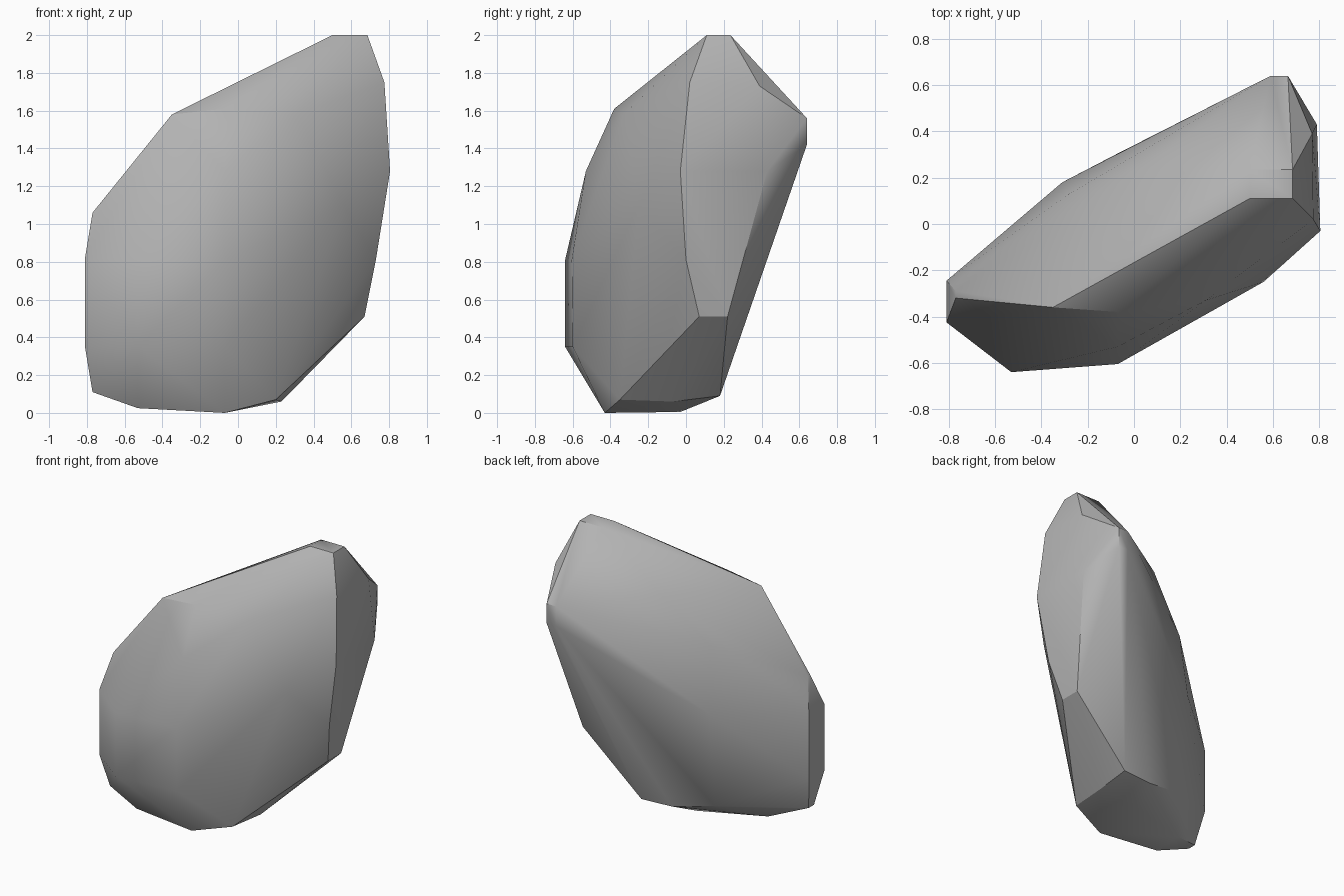
import bpy
import bmesh
import math

default_cube = bpy.data.objects.get("Cube")
if default_cube:
    bpy.data.objects.remove(default_cube, do_unlink=True)


def make_material(name, colour):
    """One flat matte colour, shown in the viewport and in a render."""
    material = bpy.data.materials.new(name)
    material.use_nodes = True
    material.diffuse_color = colour
    shader = material.node_tree.nodes["Principled BSDF"]
    shader.inputs["Base Color"].default_value = colour
    shader.inputs["Roughness"].default_value = 0.9
    return material


def hull_object(name, corner_groups, material):
    """Wrap a convex skin around the corner groups of a chipped stone."""
    mesh = bpy.data.meshes.new(name)
    bm = bmesh.new()
    for corners in corner_groups.values():
        for corner in corners:
            bm.verts.new(corner)
    result = bmesh.ops.convex_hull(bm, input=bm.verts[:])
    # Drop corners that fell inside the skin
    spare = set(result["geom_interior"]) | set(result["geom_unused"])
    spare_verts = [item for item in spare if isinstance(item, bmesh.types.BMVert)]
    bmesh.ops.delete(bm, geom=spare_verts, context="VERTS")
    # Merge nearly flat triangles into larger chipped facets
    bmesh.ops.dissolve_limit(bm, angle_limit=math.radians(1),
                             verts=bm.verts[:], edges=bm.edges[:])
    bmesh.ops.recalc_face_normals(bm, faces=bm.faces[:])
    bm.to_mesh(mesh)
    bm.free()
    mesh.materials.append(material)
    stone = bpy.data.objects.new(name, mesh)
    bpy.context.collection.objects.link(stone)
    return stone


# Corners of the stone, grouped by the side they shape
stone_corners = {
    "peak": [(.5, .11, 2), (.685, .11, 2), (.685, .235, 2), (.5, .235, 2)],
    "left_end": [(.775, .02, 1.75), (.805, -.03, 1.28), (.73, 0, .81),
                 (.67, .07, .51), (.67, .22, .51),
                 (.77, .39, 1.73), (.79, .43, 1.28)],
    "back_corner": [(.59, .64, 1.56), (.665, .64, 1.56),
                    (.665, .64, 1.42), (.59, .64, 1.42)],
    "back": [(.03, .24, 1.64), (-.28, .13, 1.32),
             (-.06, .31, 1), (-.31, .18, .85)],
    "front": [(-.35, -.36, 1.58), (-.07, -.38, 1.61), (.31, -.33, 1.58),
              (-.07, -.53, 1.28), (-.07, -.605, .81), (-.07, -.6, .35),
              (.56, -.25, 1.1), (-.53, -.64, .81), (-.53, -.64, .35)],
    "right_end": [(-.77, -.32, 1.06), (-.77, -.29, 1.06),
                  (-.81, -.425, .82), (-.81, -.425, .35),
                  (-.81, -.245, .82), (-.81, -.245, .35),
                  (-.77, -.3, .11), (-.77, -.36, .11)],
    "base": [(.2, -.35, .07), (.23, -.07, .06), (.23, .18, .09),
             (0, .16, .09), (-.3, .1, .15),
             (-.07, -.43, 0), (-.07, -.03, .005),
             (-.53, -.4, .025), (-.53, -.18, .03)],
}

stone_grey = make_material("stone grey", (.45, .45, .45, 1))
rock = hull_object("rock", stone_corners, stone_grey)

# Soft shading over the shallow facets, crisp edges at the deep chips
bpy.ops.object.select_all(action="DESELECT")
rock.select_set(True)
bpy.context.view_layer.objects.active = rock
bpy.ops.object.shade_smooth_by_angle(angle=math.radians(30))
